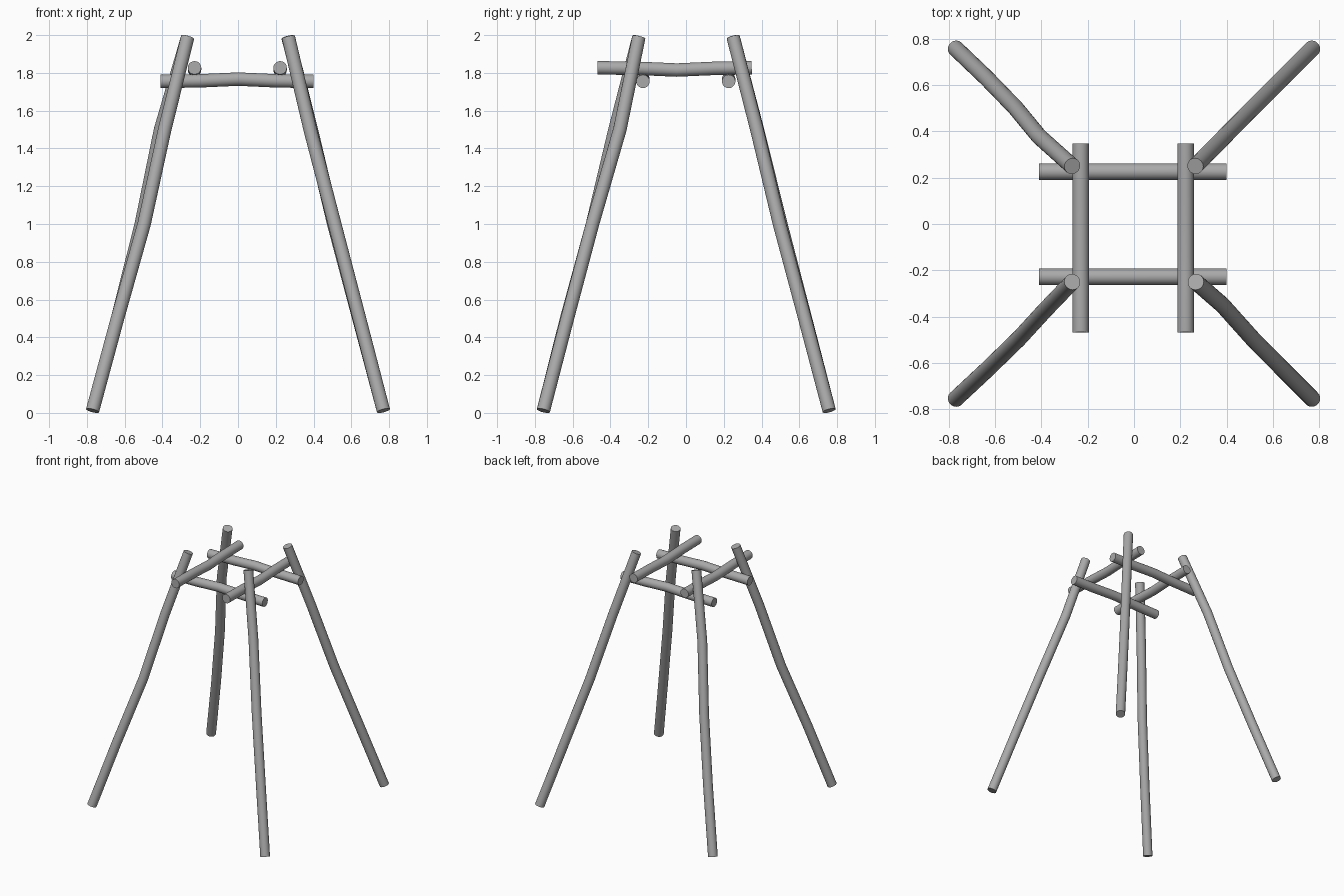
import bpy, bmesh
from math import cos, sin, tau, radians
from mathutils import Vector

if "Cube" in bpy.data.objects:
    bpy.data.objects.remove(bpy.data.objects["Cube"])

RADIUS = 0.0355
SIDES = 20

# Dark grey pole colour
grey = bpy.data.materials.new("dark_grey")
grey.diffuse_color = (0.4, 0.4, 0.4, 1)
grey.use_nodes = True
grey.node_tree.nodes["Principled BSDF"].inputs["Base Color"].default_value = grey.diffuse_color


def pole(name, points):
    """Round pole that follows a slightly crooked path, with flat capped ends."""
    pts = [Vector(p) for p in points]
    bm = bmesh.new()
    rings = []
    for i, p in enumerate(pts):
        d = (pts[min(i + 1, len(pts) - 1)] - pts[max(i - 1, 0)]).normalized()
        ref = Vector((0, 1, 0)) if abs(d.y) < 0.8 else Vector((1, 0, 0))
        u = d.cross(ref).normalized()
        v = d.cross(u)
        rings.append([bm.verts.new(p + RADIUS * (cos(tau * k / SIDES) * u + sin(tau * k / SIDES) * v))
                      for k in range(SIDES)])
    for a, b in zip(rings, rings[1:]):
        for k in range(SIDES):
            n = (k + 1) % SIDES
            bm.faces.new((a[k], a[n], b[n], b[k]))
    bm.faces.new(rings[0])
    bm.faces.new(rings[-1])
    bmesh.ops.recalc_face_normals(bm, faces=bm.faces)
    mesh = bpy.data.meshes.new(name)
    bm.to_mesh(mesh)
    bm.free()
    mesh.materials.append(grey)
    obj = bpy.data.objects.new(name, mesh)
    bpy.context.collection.objects.link(obj)
    bpy.context.view_layer.objects.active = obj
    obj.select_set(True)
    bpy.ops.object.shade_smooth_by_angle(angle=radians(35))
    obj.select_set(False)


# Four splayed legs: foot, three knots along the pole, tip
HEIGHTS = (0.012, 0.5, 1.0, 1.5, 1.988)
LEGS = {
    "front_left_leg": [(-0.77, -0.755), (-0.638, -0.632), (-0.497, -0.495), (-0.388, -0.376), (-0.267, -0.25)],
    "front_right_leg": [(0.77, -0.755), (0.643, -0.628), (0.512, -0.495), (0.382, -0.35), (0.267, -0.25)],
    "back_left_leg": [(-0.77, 0.758), (-0.638, 0.632), (-0.512, 0.502), (-0.41, 0.378), (-0.267, 0.25)],
    "back_right_leg": [(0.77, 0.758), (0.64, 0.629), (0.507, 0.495), (0.388, 0.375), (0.265, 0.25)],
}
for name, path in LEGS.items():
    pole(name, [(x, y, z) for (x, y), z in zip(path, HEIGHTS)])

# Lower rails run side to side and bow up a little
for name, y in (("front_rail", -0.228), ("back_rail", 0.226)):
    pole(name, [(-0.41, y, 1.755), (-0.2, y, 1.758), (0, y, 1.767), (0.2, y, 1.758), (0.40, y, 1.755)])

# Upper rails rest on them, run front to back and sag a little
for name, x in (("left_rail", -0.23), ("right_rail", 0.223)):
    pole(name, [(x, -0.468, 1.827), (x, -0.25, 1.824), (x, -0.05, 1.815), (x, 0.15, 1.824), (x, 0.348, 1.827)])
